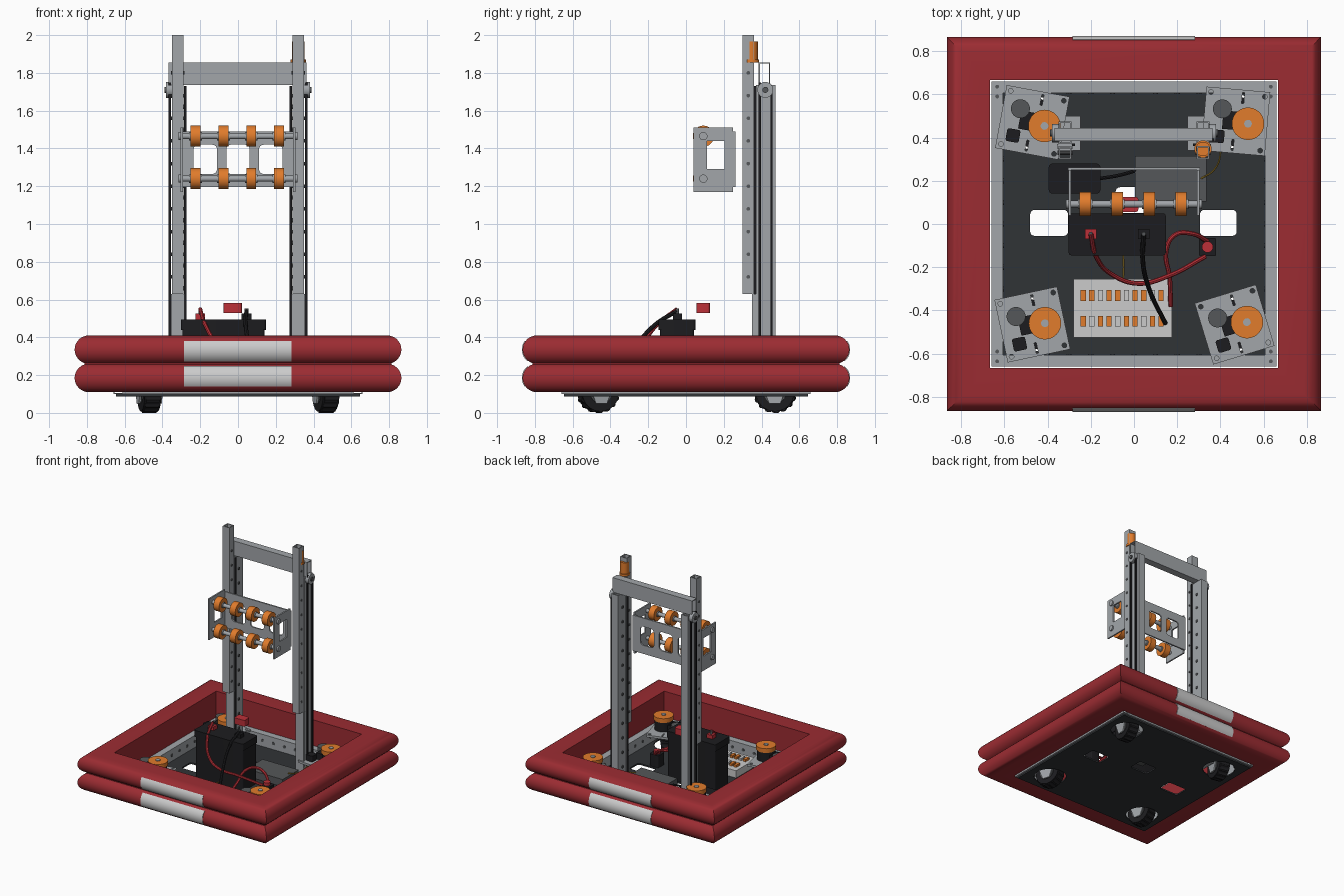
import bpy, bmesh
from math import sin, cos, pi, radians
from mathutils import Matrix, Vector

if "Cube" in bpy.data.objects:
    bpy.data.objects.remove(bpy.data.objects["Cube"])

COL = dict(red=(.33, .025, .032), black=(.012, .012, .014), floor=(.03, .033, .037), orange=(.75, .2, .025),
           white=(.75, .75, .73), bright_red=(.5, .03, .04), dark_grey=(.09, .095, .1), alu=(.36, .38, .4),
           yellow=(.45, .28, .03))
MATS = {}
for k, c in COL.items():
    MATS[k] = bpy.data.materials.new(k)
    MATS[k].diffuse_color = (*c, 1)


def finish(bm, name, col, M=Matrix()):
    bmesh.ops.transform(bm, matrix=M, verts=bm.verts)
    bmesh.ops.recalc_face_normals(bm, faces=bm.faces)
    me = bpy.data.meshes.new(name)
    bm.to_mesh(me)
    bm.free()
    me.shade_smooth()
    me.set_sharp_from_angle(angle=radians(32))
    me.materials.append(MATS[col])
    ob = bpy.data.objects.new(name, me)
    bpy.context.collection.objects.link(ob)
    return ob


def circ(u, v, r, n=24):
    return [(u + r * cos(2 * pi * i / n), v + r * sin(2 * pi * i / n)) for i in range(n)]


def rect(u0, u1, v0, v1, r=0):
    if not r:
        return [(u0, v0), (u1, v0), (u1, v1), (u0, v1)]
    out = []
    for q, (cu, cv) in enumerate([(u1 - r, v1 - r), (u0 + r, v1 - r), (u0 + r, v0 + r), (u1 - r, v0 + r)]):
        out += [(cu + r * cos(pi / 2 * (q + i / 4)), cv + r * sin(pi / 2 * (q + i / 4))) for i in range(5)]
    return out


def slab(name, shapes, axis, lo, hi, col='alu', holes=(), M=Matrix()):
    """Extrude outlines along an axis; x: outline is (y,z), y: (x,z), z: (x,y)."""
    bm = bmesh.new()
    for pts in list(shapes) + list(holes):
        vs = [bm.verts.new((u, v, lo)) for u, v in pts]
        if holes:
            for a, b in zip(vs, vs[1:] + vs[:1]):
                bm.edges.new((a, b))
        else:
            bm.faces.new(vs)
    if holes:
        bmesh.ops.triangle_fill(bm, edges=bm.edges[:], use_beauty=True, normal=(0, 0, 1))
    ext = bmesh.ops.extrude_face_region(bm, geom=bm.faces[:])
    for v in ext['geom']:
        if isinstance(v, bmesh.types.BMVert):
            v.co.z = hi
    for v in bm.verts:
        u, w, d = v.co
        v.co = {'x': (d, u, w), 'y': (u, d, w), 'z': (u, w, d)}[axis]
    return finish(bm, name, col, M)


def box(name, x0, x1, y0, y1, z0, z1, col='alu', r=0, M=Matrix()):
    return slab(name, [rect(x0, x1, y0, y1, r)], 'z', z0, z1, col, M=M)


def wire(name, pts, r, col):
    cu = bpy.data.curves.new(name, 'CURVE')
    cu.dimensions = '3D'
    cu.bevel_depth, cu.bevel_resolution, cu.resolution_u, cu.use_fill_caps = r, 2, 8, True
    sp = cu.splines.new('BEZIER')
    sp.bezier_points.add(len(pts) - 1)
    for b, p in zip(sp.bezier_points, pts):
        b.co = p
        b.handle_left_type = b.handle_right_type = 'AUTO'
    tmp = bpy.data.objects.new(name + '_path', cu)
    bpy.context.collection.objects.link(tmp)
    me = bpy.data.meshes.new_from_object(tmp.evaluated_get(bpy.context.evaluated_depsgraph_get()))
    bpy.data.objects.remove(tmp)
    bm = bmesh.new()
    bm.from_mesh(me)
    for f in bm.faces:
        f.material_index = 0
    finish(bm, name, col)


# bumper: double-roll profile swept round a mitred square
def roll(zc, a0, a1, r, n=12):
    return [(.79 + r * cos(radians(a0 + (a1 - a0) * i / n)), zc + r * sin(radians(a0 + (a1 - a0) * i / n)))
            for i in range(n + 1)]


prof = [(.665, .11), (.665, .41)] + roll(.335, 90, -72, .075) + roll(.185, 72, -90, .075)
bm = bmesh.new()
rings = [[bm.verts.new((sx * d, sy * d, z)) for d, z in prof] for sx, sy in ((1, 1), (-1, 1), (-1, -1), (1, -1))]
for k in range(4):
    a, b = rings[k], rings[(k + 1) % 4]
    for i in range(len(prof)):
        j = (i + 1) % len(prof)
        bm.faces.new((a[i], a[j], b[j], b[i]))
finish(bm, 'bumper', 'red')

# pale patches wrapped on front and back of the bumper
for s, side in ((-1, 'front'), (1, 'back')):
    for zc, a0, a1, lvl in ((.335, 36, -52, 'upper'), (.185, 52, -36, 'lower')):
        strip = roll(zc, a0, a1, .079) + roll(zc, a1, a0, .073)
        slab(f'{side}_{lvl}_patch', [[(s * y, z) for y, z in strip]], 'x', -.285, .282, 'white')

# frame rails, with rivets on the inner faces
for s, side in ((-1, 'a'), (1, 'b')):
    lo, hi = sorted((s * .605, s * .66))
    slab('side_rail_' + side, [rect(lo, hi, .1, .2)], 'y', -.66, .66,
         holes=[rect(lo + .006, hi - .006, .106, .194)])
    slab('end_rail_' + side, [rect(lo, hi, .1, .2)], 'x', -.605, .605)
    dots = [circ(-.5 + .1 * i, .15, .012, 10) for i in range(11)]
    slab('side_rivets_' + side, dots, 'x', s * .601, s * .605, 'dark_grey')
    slab('end_rivets_' + side, dots, 'y', s * .601, s * .605, 'dark_grey')
    slab('corner_bolts_' + side, [circ(s * .633, y, .009, 10) for y in (-.635, -.59, .59, .635)], 'z', .2, .204,
         'dark_grey')

# belly pan with wheel openings and three hand holes
MODS = [('front_left', -.47, -.465, 12), ('front_right', .465, -.465, 17),
        ('back_left', -.47, .47, -10.5), ('back_right', .47, .475, -5)]
slab('belly_pan', [rect(-.645, .645, -.645, .645)], 'z', .088, .1, 'floor',
     holes=[circ(x, y, .125, 32) for _, x, y, _ in MODS] +
     [rect(-.48, -.305, -.055, .065, .02), rect(.305, .475, -.055, .065, .02), rect(-.085, .08, .05, .17, .02)])

# steering wheel modules
for name, x, y, ang in MODS:
    M = Matrix.Translation((x, y, 0)) @ Matrix.Rotation(radians(ang), 4, 'Z')
    slab(name + '_plate', [rect(-.148, .148, -.148, .148)], 'z', .204, .222, 'alu', M=M,
         holes=[circ(sx * .125, sy * .125, .011, 12) for sx in (-1, 1) for sy in (-1, 1)] +
         [rect(.02, .03, .085, .135), rect(-.01, 0, -.135, -.085)])
    slab(name + '_turntable', [circ(0, 0, .115, 32)], 'z', .175, .204, 'black', M=M)
    slab(name + '_drive_motor', [circ(.058, -.006, .07, 32)], 'z', .222, .3, 'black', M=M)
    slab(name + '_drive_cap', [circ(.058, -.006, .075, 32)], 'z', .3, .335, 'orange', M=M)
    slab(name + '_cap_hub', [circ(.058, -.006, .018, 16)], 'z', .335, .341, 'alu', M=M)
    slab(name + '_steer_motor', [circ(-.066, .052, .044, 20)], 'z', .222, .295, 'dark_grey', M=M)
    box(name + '_gearbox', -.06, .03, -.04, .045, .222, .275, 'black', M=M)
    box(name + '_encoder', -.108, -.046, -.106, -.046, .222, .27, 'black', .01, M=M)
    slab(name + '_tyre', [circ(0, .11, .102, 32)], 'x', -.045, .045, 'black', M=M)
    tread = [((.11 if i % 4 < 2 else .103) * cos(2 * pi * i / 64), .11 + (.11 if i % 4 < 2 else .103) * sin(2 * pi * i / 64))
             for i in range(64)]
    slab(name + '_tread', [tread], 'x', -.036, .036, 'black', M=M)
    slab(name + '_hub', [circ(0, .11, .06, 24)], 'x', -.052, .052, 'dark_grey', M=M)
    for s in (-1, 1):
        slab(name + '_fork', [[(-.08, .18), (-.03, .05), (.03, .05), (.08, .18)]], 'x', s * .053, s * .062, 'alu', M=M)

# elevator: fixed uprights, sliding uprights, belts, pulleys, gussets
for s, side in ((-1, 'left'), (1, 'right')):
    x0, x1 = sorted((s * .288, s * .35))
    slab(side + '_fixed_upright', [rect(x0, x1, .37, .475)], 'z', .1, 1.735,
         holes=[rect(x0 + .008, x1 - .008, .378, .467)])
    slab(side + '_sliding_upright', [rect(x0, x1, .3, .36)], 'z', .63, 2,
         holes=[rect(x0 + .007, x1 - .007, .307, .353)])
    slab(side + '_gusset', [rect(x0 - .006, x1 + .006, .35, .37)], 'z', .1, .63)
    slab(side + '_foot', [rect(x0 - .04, x1 + .04, .34, .5)], 'z', .1, .115)
    bolts = [circ(.42, .3 + .12 * i, .012, 10) for i in range(12)]
    slab(side + '_inner_bolts', bolts, 'x', s * .282, s * .288, 'dark_grey')
    slab(side + '_slide_bolts', [circ(.33, .72 + .12 * i, .01, 10) for i in range(10)], 'x',
         s * .284, s * .354, 'dark_grey')
    slab(side + '_belt_outer', [rect(.385, .397, .12, 1.75), rect(.447, .459, .12, 1.72)], 'x', s * .356, s * .368, 'black')
    slab(side + '_belt_inner', [rect(.36, .372, .2, 1.73)], 'x', s * .272, s * .286, 'black')
    slab(side + '_pulley', [circ(.42, 1.71, .042, 24)], 'x', s * .35, s * .38)
    slab(side + '_pulley_hub', [circ(.42, 1.71, .016, 12)], 'x', s * .38, s * .388, 'dark_grey')
slab('top_crossbar', [rect(.385, .445, 1.735, 1.855)], 'x', -.367, .362, holes=[rect(.391, .439, 1.741, 1.849)])

# signal beacon
slab('beacon_base', [circ(.319, .347, .04, 24)], 'z', 1.855, 1.872, 'orange')
slab('beacon_lens', [circ(.319, .347, .033, 24)], 'z', 1.872, 1.965, 'orange')

# carriage with roller claw
slab('carriage_back', [rect(-.305, .305, 1.195, 1.49)], 'y', .25, .262,
     holes=[rect(c - .062, c + .062, 1.265, 1.42, .025) for c in (-.173, 0, .173)])
for s in (-1, 1):
    slab('carriage_side', [rect(.04, .25, 1.17, 1.51)], 'x', s * .292, s * .304,
         holes=[rect(.11, .205, 1.29, 1.44)])
    slab('shaft_collars', [circ(.092, 1.465, .022, 14), circ(.092, 1.24, .022, 14)], 'x', s * .304, s * .315)
for z, lvl in ((1.465, 'upper'), (1.24, 'lower')):
    slab(lvl + '_shaft', [circ(.092, z, .016, 14)], 'x', -.3, .3)
    for i, x in enumerate((-.225, -.077, .07, .217)):
        slab(f'{lvl}_roller_{i}', [circ(.092, z, .056, 24)], 'x', x - .026, x + .026, 'orange',
             holes=[circ(.092, z, .022, 16)])
        slab(f'{lvl}_roller_hub_{i}', [circ(.092, z, .023, 14)], 'x', x - .034, x + .034)

# battery and terminals
box('battery', -.295, .14, -.138, .042, .1, .46, 'black', .012)
box('battery_lid', -.302, .147, -.145, .049, .44, .495, 'black', .012)
for x, col in ((-.2, 'bright_red'), (.045, 'black')):
    box('terminal_block', x - .026, x + .026, -.07, -.022, .495, .525, col)
    slab('terminal_stud', [circ(x, -.046, .01, 12)], 'z', .525, .553, 'dark_grey')
box('red_connector', -.076, .02, .056, .126, .53, .582, 'bright_red', .012)

# electronics
box('controller', -.395, -.155, .14, .28, .1, .18, 'black', .02)
box('radio_tray', .005, .335, .105, .315, .1, .16, 'dark_grey')
box('power_board', -.28, .175, -.525, -.255, .1, .16, 'white')
for row, y in enumerate((-.33, -.45)):
    for i in range(10):
        x = -.235 + i * .04
        box(f'fuse_{row}_{i}', x - .012, x + .012, y - .025, y + .025, .16, .178,
            'white' if i % 3 == 2 - row else 'orange')
box('breaker', .3, .38, -.148, -.065, .1, .2, 'black', .008)
slab('breaker_button', [circ(.34, -.106, .026, 20)], 'z', .2, .225, 'bright_red')

# wiring
wire('positive_cable', [(-.2, -.046, .55), (-.175, -.15, .47), (-.1, -.235, .36), (.02, -.275, .31), (.16, -.24, .28),
                        (.33, -.15, .21)], .011, 'bright_red')
wire('breaker_cable', [(.34, -.08, .2), (.27, -.045, .26), (.19, -.05, .28), (.15, -.12, .27), (.165, -.25, .22),
                       (.17, -.38, .165)], .011, 'bright_red')
wire('negative_cable', [(.045, -.046, .54), (.04, -.16, .47), (.07, -.3, .32), (.145, -.46, .17)], .011, 'black')
wire('data_cable', [(-.16, .21, .15), (-.07, .225, .17), (.02, .25, .15)], .008, 'black')
wire('signal_wire', [(.38, .43, .23), (.4, .33, .2), (.37, .25, .17), (.31, .21, .165)], .004, 'yellow')
wire('board_wire', [(-.05, -.14, .14), (-.048, -.2, .15), (-.05, -.26, .16)], .004, 'yellow')

for m in bpy.data.materials:
    if m.users and not m.is_grease_pencil:
        m.use_nodes = True
        m.node_tree.nodes["Principled BSDF"].inputs["Base Color"].default_value = m.diffuse_color
